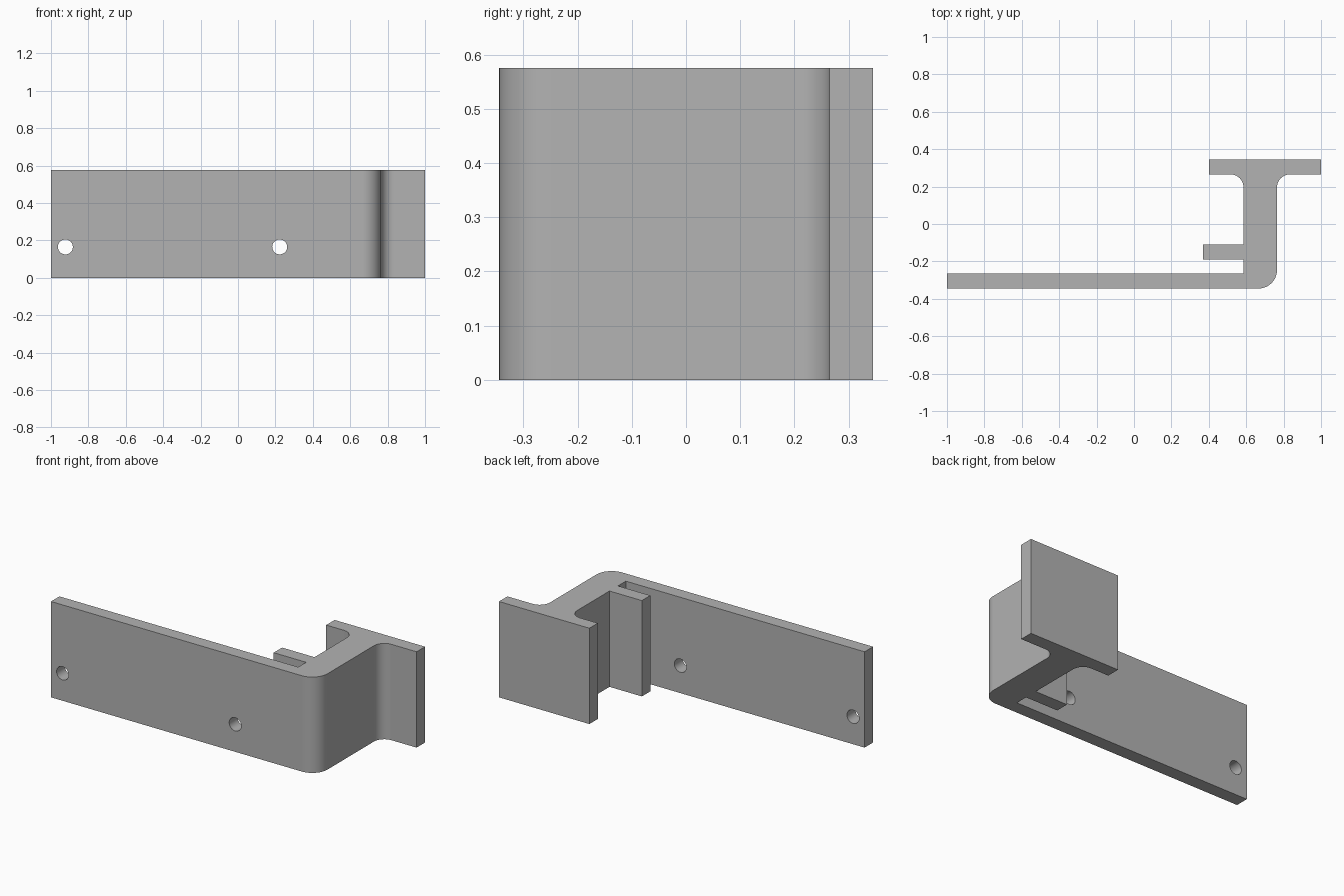
import bpy, bmesh, math

cube = bpy.data.objects.get("Cube")
if cube:
    bpy.data.objects.remove(cube, do_unlink=True)

HEIGHT = 0.575
HALF_DEPTH = 0.345
WALL = 0.08
PLATE_BACK = -HALF_DEPTH + WALL
FLANGE_FRONT = HALF_DEPTH - WALL
WEB_LEFT, WEB_RIGHT = 0.585, 0.765

grey = bpy.data.materials.new("plain grey")
grey.use_nodes = True
colour = (0.45, 0.45, 0.45, 1)
grey.diffuse_color = colour
grey.node_tree.nodes["Principled BSDF"].inputs["Base Color"].default_value = colour


def arc(cx, cy, radius, start, end, steps=12):
    """Points along a circular corner, angles in degrees."""
    angles = [math.radians(start + (end - start) * i / steps) for i in range(steps + 1)]
    return [(cx + radius * math.cos(a), cy + radius * math.sin(a)) for a in angles]


def extrude_profile(name, points, height):
    bm = bmesh.new()
    face = bm.faces.new([bm.verts.new((x, y, 0)) for x, y in points])
    top = bmesh.ops.extrude_face_region(bm, geom=[face])["geom"]
    bmesh.ops.translate(bm, vec=(0, 0, height),
                        verts=[v for v in top if isinstance(v, bmesh.types.BMVert)])
    bmesh.ops.recalc_face_normals(bm, faces=bm.faces)
    mesh = bpy.data.meshes.new(name)
    bm.to_mesh(mesh)
    bm.free()
    mesh.materials.append(grey)
    obj = bpy.data.objects.new(name, mesh)
    bpy.context.collection.objects.link(obj)
    return obj


# Bracket outline: long plate, rounded corner, web, filleted end flange, short tab
BEND, FILLET = 0.1, 0.068
outline = [(-1, -HALF_DEPTH)]
outline += arc(WEB_RIGHT - BEND, -HALF_DEPTH + BEND, BEND, -90, 0)
outline += arc(WEB_RIGHT + FILLET, FLANGE_FRONT - FILLET, FILLET, 180, 90)
outline += [(1, FLANGE_FRONT), (1, HALF_DEPTH), (0.4, HALF_DEPTH), (0.4, FLANGE_FRONT)]
outline += arc(WEB_LEFT - FILLET, FLANGE_FRONT - FILLET, FILLET, 90, 0)
outline += [(WEB_LEFT, -0.11), (0.37, -0.11), (0.37, -0.19), (WEB_LEFT, -0.19)]
outline += [(WEB_LEFT, PLATE_BACK), (-1, PLATE_BACK)]
bracket = extrude_profile("bracket", outline, HEIGHT)

# Screw holes through the long plate
for i, x in enumerate((-0.923, 0.223)):
    bpy.ops.mesh.primitive_cylinder_add(
        vertices=32, radius=0.04, depth=WALL * 1.5,
        location=(x, -HALF_DEPTH + WALL / 2, 0.165), rotation=(math.pi / 2, 0, 0))
    cutter = bpy.context.object
    cutter.name = f"hole_cutter_{i + 1}"
    cutter.hide_render = True
    cutter.data.materials.append(grey)
    cut = bracket.modifiers.new("screw hole", "BOOLEAN")
    cut.operation = "DIFFERENCE"
    cut.solver = "EXACT"
    cut.object = cutter
    bpy.context.view_layer.objects.active = bracket
    bpy.ops.object.modifier_apply(modifier=cut.name)
    bpy.data.objects.remove(cutter, do_unlink=True)

# Smooth the bends and holes, keep the edges sharp
bpy.ops.object.select_all(action="DESELECT")
bracket.select_set(True)
bpy.context.view_layer.objects.active = bracket
bpy.ops.object.shade_smooth_by_angle(angle=math.radians(30))
